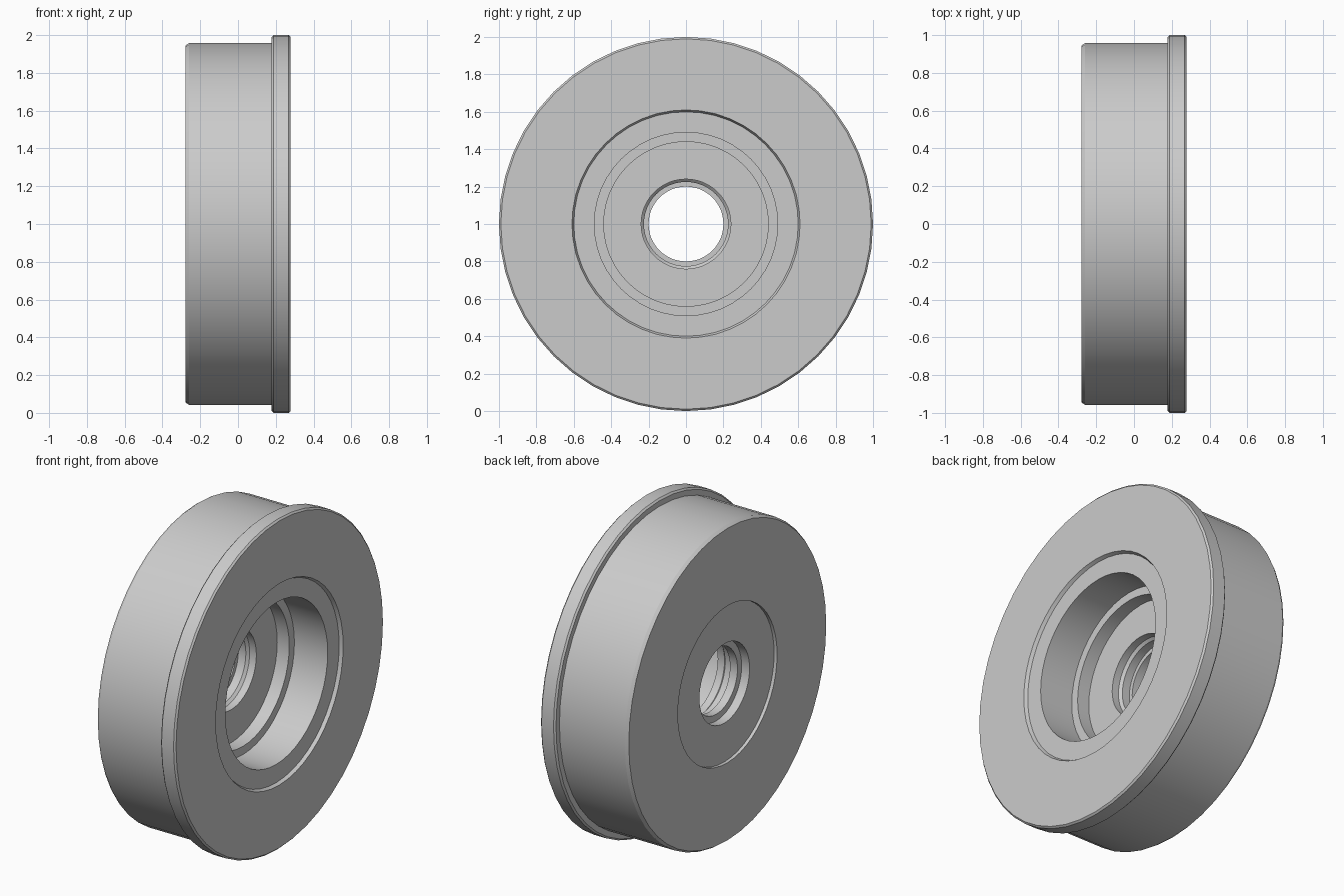
import bpy
import bmesh
import math
from mathutils import Vector

cube = bpy.data.objects.get("Cube")
if cube:
    bpy.data.objects.remove(cube, do_unlink=True)

SEGMENTS = 48
HALF = 0.278      # half of the width along the axle
EDGE = 0.01       # edge chamfer

steel = bpy.data.materials.new("plain_grey")
steel.use_nodes = True
grey = (0.6, 0.6, 0.6, 1)
steel.diffuse_color = grey
steel.node_tree.nodes["Principled BSDF"].inputs["Base Color"].default_value = grey


def lathe(name, profile, material):
    """Turn a closed (x, radius) profile around the x axis."""
    bm = bmesh.new()
    verts = [bm.verts.new((x, 0, r)) for x, r in profile]
    edges = [bm.edges.new((a, b)) for a, b in zip(verts, verts[1:] + verts[:1])]
    bmesh.ops.spin(bm, geom=verts + edges, cent=(0, 0, 0), axis=(1, 0, 0),
                   angle=math.tau, steps=SEGMENTS, use_merge=True)
    bmesh.ops.remove_doubles(bm, verts=bm.verts, dist=0.0001)
    bmesh.ops.translate(bm, verts=bm.verts, vec=Vector((0, 0, 1)))
    bmesh.ops.recalc_face_normals(bm, faces=bm.faces)
    mesh = bpy.data.meshes.new(name)
    bm.to_mesh(mesh)
    bm.free()
    mesh.materials.append(material)
    obj = bpy.data.objects.new(name, mesh)
    bpy.context.collection.objects.link(obj)
    bpy.ops.object.select_all(action="DESELECT")
    obj.select_set(True)
    bpy.context.view_layer.objects.active = obj
    bpy.ops.object.shade_smooth_by_angle(angle=math.radians(30))
    return obj


# Outer tread and flange, from the back face to the flanged face
rim = [
    (-HALF, 0.945), (-HALF + 0.018, 0.957), (0.178, 0.957),
    (0.178, 1 - EDGE), (0.178 + EDGE, 1),
    (HALF - EDGE, 1), (HALF, 1 - EDGE),
]
# Shallow ring recess and stepped bearing bore in the flanged face
bore = [
    (HALF, 0.61), (HALF - 0.02, 0.6), (HALF - 0.02, 0.49),
    (0.035, 0.49), (0.035, 0.44), (-0.045, 0.44),
]
# Axle hole with an inner lip
axle_hole = [
    (-0.045, 0.24), (-0.09, 0.24), (-0.105, 0.225), (-0.155, 0.225),
    (-0.155, 0.2), (-0.205, 0.2), (-0.205, 0.24), (-HALF + 0.02, 0.24),
]
# Shallow round recess in the back face
back_recess = [(-HALF + 0.02, 0.475), (-HALF, 0.475)]

lathe("flanged_wheel", rim + bore + axle_hole + back_recess, steel)
